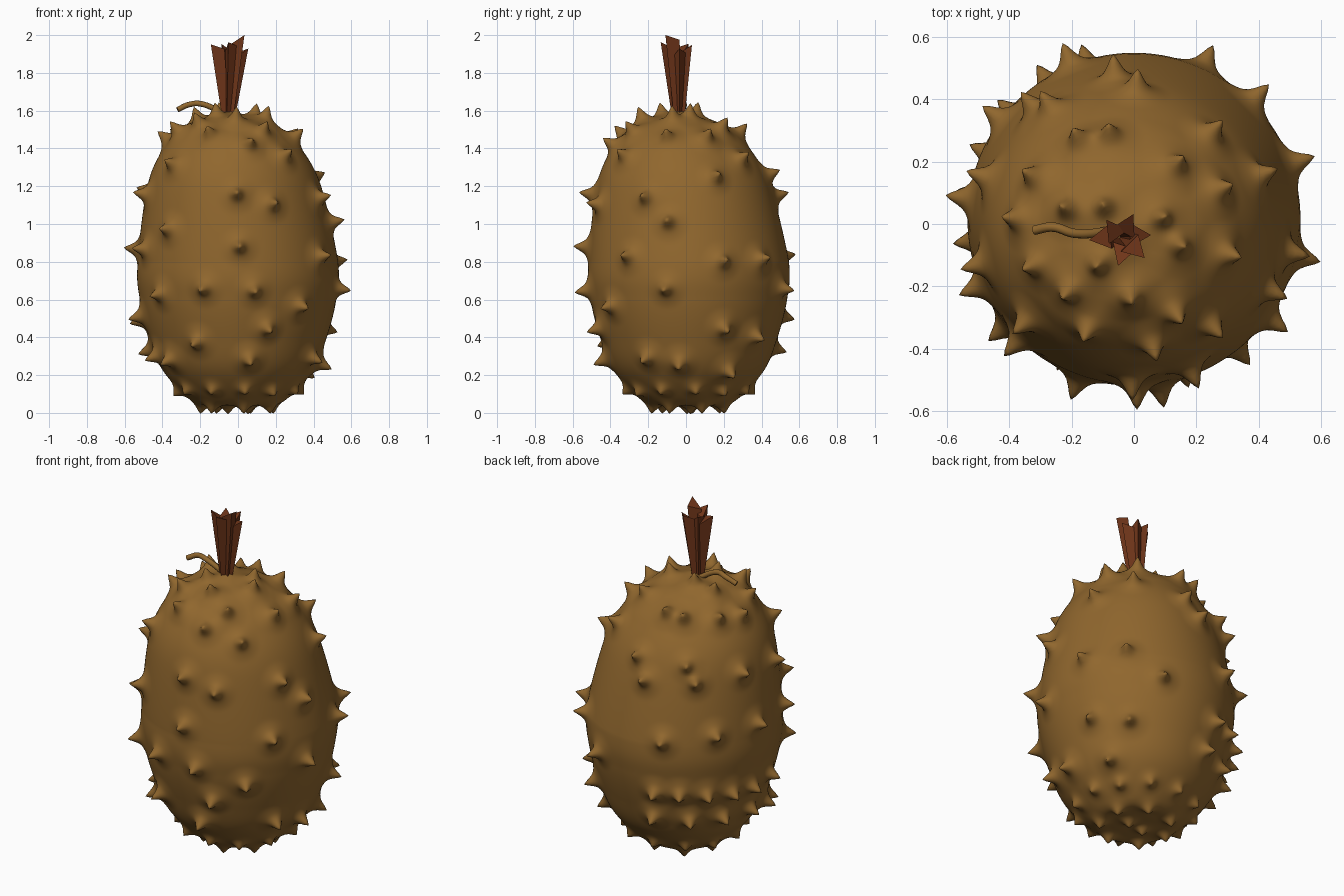
import bpy, bmesh, math, random
from mathutils import Vector, kdtree

if "Cube" in bpy.data.objects:
    bpy.data.objects.remove(bpy.data.objects["Cube"])

random.seed(4)
X, Y, Z = Vector((1, 0, 0)), Vector((0, 1, 0)), Vector((0, 0, 1))


def polar(r, degrees, z=0):
    a = math.radians(degrees)
    return Vector((r * math.cos(a), r * math.sin(a), z))


def material(name, rgb):
    m = bpy.data.materials.new(name)
    m.diffuse_color = (*rgb, 1)
    m.use_nodes = True
    m.node_tree.nodes["Principled BSDF"].inputs["Base Color"].default_value = m.diffuse_color
    return m


def add(name, bm, mat):
    bmesh.ops.recalc_face_normals(bm, faces=bm.faces)
    me = bpy.data.meshes.new(name)
    bm.to_mesh(me)
    bm.free()
    bpy.context.collection.objects.link(bpy.data.objects.new(name, me))
    me.materials.append(mat)


def spline(points, step):
    out = []
    for i in range(len(points) - 1):
        a, b, c, d = (points[max(0, min(len(points) - 1, i + k))] for k in (-1, 0, 1, 2))
        n = max(2, round((c - b).length / step))
        for j in range(n):
            t = j / n
            out.append(0.5 * (2 * b + (c - a) * t + (2 * a - 5 * b + 4 * c - d) * t * t
                              + (3 * b - a - 3 * c + d) * t ** 3))
    return out + [points[-1]]


rind = material("rind", (0.28, 0.135, 0.027))
bark = material("bark", (0.16, 0.036, 0.01))

# Smooth fruit body: profile of radius and height, its axis leaning towards the stem
profile = [(0.006, 0.04), (0.13, 0.04), (0.24, 0.06), (0.395, 0.22), (0.47, 0.40),
           (0.52, 0.60), (0.53, 0.80), (0.46, 1.2), (0.365, 1.4), (0.27, 1.5),
           (0.19, 1.545), (0.09, 1.57), (0.006, 1.6)]
SEG = 280
bm = bmesh.new()
rings = []
for r, z in spline([Vector(p) for p in profile], 0.011):
    lean = max(0, z - 0.8)
    axis = Vector((-0.05 * lean, 0.015 - 0.07 * lean, z))
    rings.append([bm.verts.new(axis + polar(r, 360 * k / SEG)) for k in range(SEG)])
for lo, hi in zip(rings, rings[1:]):
    for k in range(SEG):
        m = (k + 1) % SEG
        bm.faces.new((lo[k], lo[m], hi[m], hi[k]))
bm.faces.new(rings[0][::-1])
bm.faces.new(rings[-1])
bm.normal_update()
bm.verts.ensure_lookup_table()

base = [(v.co.copy(), v.normal.copy()) for v in bm.verts]
samples = base[::3]
tree = kdtree.KDTree(len(base))
for i, (p, n) in enumerate(base):
    tree.insert(p, i)
tree.balance()
spikes = []


# Place spikes whose tips appear at the given marks when looking along one direction
def place(view, h, marks, gap=0.09):
    d, rt, up = view
    facing = [(p, n, (p + n * h).dot(rt), (p + n * h).dot(up)) for p, n in samples if n.dot(d) > 0.1]
    for a, b in marks:
        p, n, _, _ = min(facing, key=lambda s: (s[2] - a) ** 2 + (s[3] - b) ** 2)
        if all((p - q).length > gap for q, _, _ in spikes):
            spikes.append((p, n, h))


def side(degrees):
    d = polar(1, degrees)
    return d, Z.cross(d), Z


# Front and right side spikes
place(side(-90), 0.085, [
    (-0.01, 1.16), (0.21, 1.11), (-0.41, 0.98), (0.01, 0.88), (-0.2, 0.64), (0.09, 0.64),
    (-0.46, 0.62), (0.36, 0.55), (0.17, 0.43), (-0.25, 0.35), (0.07, 0.26), (-0.41, 0.25)])
place(side(0), 0.085, [
    (-0.25, 1.15), (-0.1, 1.03), (-0.35, 0.84), (-0.13, 0.65), (0.22, 0.8), (0.44, 0.82),
    (0.22, 0.43), (0.42, 0.38), (-0.24, 0.27), (-0.04, 0.24), (0.25, 0.18)])
# Back and left spikes in rows: height, first angle, angle step, count
for z, start, step, count in [(1.19, 98, 32, 4), (0.86, 112, 30, 4), (0.64, 66, 1, 1),
                              (0.5, 106, 16, 6), (0.3, 105, 23, 5)]:
    for k in range(count):
        place(side(start + k * step), 0.085, [(0, z + random.uniform(-0.03, 0.03))])
# Crown spikes
place((Z, X, Y), 0.08, [
    (0.02, 0.5), (-0.3, 0.43), (-0.2, 0.31), (-0.08, 0.32), (-0.36, 0.18), (0.15, 0.22),
    (0.29, 0.33), (0.31, 0.13), (0.47, 0.18), (0.1, 0.03), (-0.1, 0.06), (-0.24, 0.06),
    (-0.43, 0.03), (0.17, -0.07), (0.34, -0.1), (-0.36, -0.15), (-0.24, -0.24), (-0.12, -0.14),
    (-0.01, -0.26), (0.15, -0.32), (0.28, -0.36), (0.08, -0.44), (-0.16, -0.38), (-0.39, -0.35)])
# Smaller underside spikes in rings: radius, count, first angle
for r, count, start in [(0.35, 12, 5), (0.2, 7, 20), (0.06, 2, 9)]:
    place((-Z, X, Y), 0.045, [(polar(r, start + 360 * k / count) + Vector((0, 0.015, 0)))[:2]
                              for k in range(count)])

# Pull the rind out into spikes: a wide flare with a narrow rounded tip
for p, n, h in spikes:
    w = 0.05 + h * 0.8
    for co, i, dist in tree.find_range(p, w):
        f = 0.5 * (1 - dist / w) ** 2 + 0.5 * math.exp(-(dist / 0.026) ** 2)
        bm.verts[i].co += n * h * f
for f in bm.faces:
    f.smooth = True
add("fruit_body", bm, rind)

# Dried tendril on the crown
cu = bpy.data.curves.new("tendril", 'CURVE')
cu.dimensions = '3D'
cu.bevel_depth = 0.015
cu.bevel_resolution = 3
cu.use_fill_caps = True
s = cu.splines.new('BEZIER')
path = [(-0.32, -0.02, 1.605), (-0.26, -0.01, 1.632), (-0.19, -0.03, 1.635), (-0.06, -0.02, 1.57)]
s.bezier_points.add(len(path) - 1)
for bp, co in zip(s.bezier_points, path):
    bp.co = co
    bp.handle_left_type = bp.handle_right_type = 'AUTO'
cu.materials.append(rind)
bpy.context.collection.objects.link(bpy.data.objects.new("tendril", cu))

# Splintered stem: bundle of flaring faceted shards
bm = bmesh.new()
for k in range(6):
    out = polar(0.042, 60 * k + 20)
    foot = Vector((-0.05, -0.04, 1.56)) + out * 0.3
    head = Vector((-0.03, -0.05, 2.0 if k == 5 else random.uniform(1.91, 1.97))) + out
    if k == 3:
        head += Vector((-0.03, 0.02, -0.01))
    lo = [bm.verts.new(foot + polar(0.022, 120 * j + 63 * k)) for j in range(3)]
    hi = [bm.verts.new(head + polar(0.045, 120 * j + 63 * k) - Z * 0.025 * j) for j in range(3)]
    for j in range(3):
        m = (j + 1) % 3
        bm.faces.new((lo[j], lo[m], hi[m], hi[j]))
    bm.faces.new(hi)
    bm.faces.new(lo[::-1])
add("stem", bm, bark)
